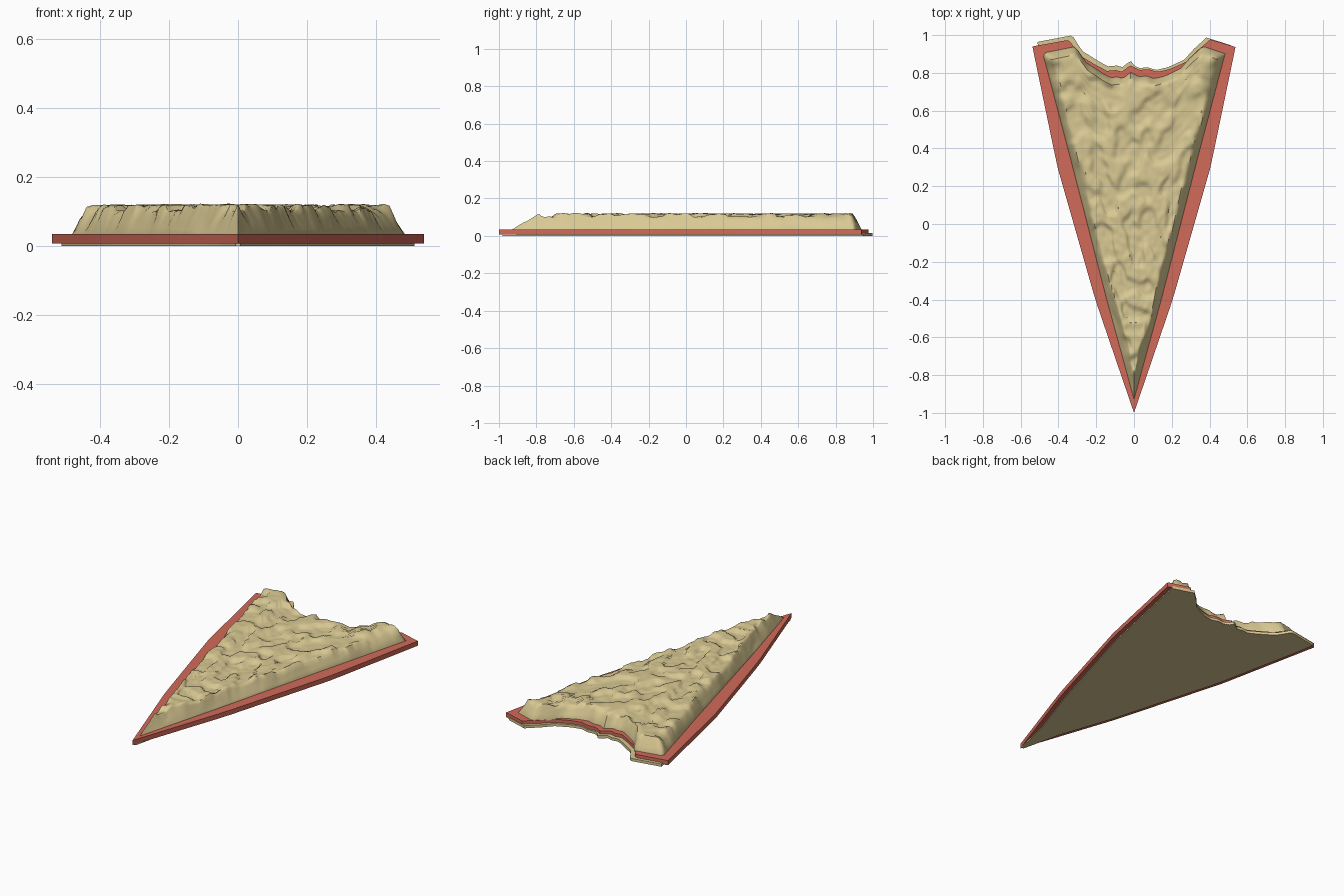
import bpy, bmesh
from mathutils import Vector, noise

cube = bpy.data.objects.get("Cube")
if cube:
    bpy.data.objects.remove(cube, do_unlink=True)


def material(name, rgb):
    mat = bpy.data.materials.new(name)
    mat.use_nodes = True
    color = (*rgb, 1)
    mat.diffuse_color = color
    mat.node_tree.nodes["Principled BSDF"].inputs["Base Color"].default_value = color
    return mat


tan = material("baked tan", (0.69, 0.58, 0.29))
red = material("sauce red", (0.64, 0.145, 0.1))

# Half width along the slice, and the bitten back edge
SIDE = [(-1, 0), (-0.4, 0.205), (0.3, 0.405), (0.94, 0.538)]
CHEESE_SIDE = [(-0.93, 0), (-0.4, 0.145), (0.34, 0.335), (0.91, 0.485)]
BACK = [(-0.54, 0.94), (-0.345, 0.975), (-0.29, 0.89), (-0.2, 0.835),
        (-0.15, 0.81), (-0.1, 0.815), (-0.07, 0.805), (-0.02, 0.84),
        (0.03, 0.815), (0.08, 0.82), (0.13, 0.805), (0.2, 0.82),
        (0.29, 0.86), (0.34, 0.92), (0.405, 0.977), (0.54, 0.937)]


def lerp_table(table, x):
    for (x0, v0), (x1, v1) in zip(table, table[1:]):
        if x <= x1:
            return v0 + (v1 - v0) * max(0, (x - x0) / (x1 - x0))
    return table[-1][1]


def step(x):
    x = min(max(x, 0), 1)
    return x * x * (3 - 2 * x)


def wedge(name, mat, side, tip, inset, shift, bottom, height, cols, rows):
    """Wedge-shaped slab whose top follows height(x, y, distance to edge)."""
    bm = bmesh.new()
    grid = []
    for j in range(rows + 1):
        t = j / rows
        row = []
        for i in range(cols + 1):
            u = 2 * i / cols - 1
            back = lerp_table(BACK, u * 0.54) + shift(u)
            y = tip + (back - tip) * t
            w = max(lerp_table(side, y) - inset * min(1, t * 8), 0)
            x = u * w
            edge = min(w - abs(x), back - y, y - tip)
            row.append(bm.verts.new((x, y, height(x, y, edge))))
        grid.append(row)
    for a, b in zip(grid, grid[1:]):
        for i in range(cols):
            bm.faces.new((a[i], a[i + 1], b[i + 1], b[i]))
    bmesh.ops.remove_doubles(bm, verts=bm.verts, dist=0.0005)
    # Close the underside and walls
    extruded = bmesh.ops.extrude_face_region(bm, geom=bm.faces[:], use_keep_orig=True)
    for v in extruded["geom"]:
        if isinstance(v, bmesh.types.BMVert):
            v.co.z = bottom
    bmesh.ops.recalc_face_normals(bm, faces=bm.faces)
    mesh = bpy.data.meshes.new(name)
    bm.to_mesh(mesh)
    bm.free()
    obj = bpy.data.objects.new(name, mesh)
    bpy.context.collection.objects.link(obj)
    mesh.materials.append(mat)
    bpy.ops.object.select_all(action="DESELECT")
    obj.select_set(True)
    bpy.context.view_layer.objects.active = obj
    bpy.ops.object.shade_smooth_by_angle(angle=0.9)
    return obj


# Crumpled cheese surface: a sloped skirt and steep little wrinkles
def cheese_height(x, y, edge):
    n = noise.noise(Vector((x * 15, y * 11, 0.4)))
    fine = noise.noise(Vector((x * 32, y * 26, 3.1)))
    wrinkle = 0.016 * step(n * 3 + 0.4) + 0.006 * fine
    slope = 0.04 + 0.015 * noise.noise(Vector((x * 7, y * 7, 8)))
    return 0.034 + (0.068 + wrinkle) * min(1, max(edge, 0) / slope)


wedge("bread_base", tan, SIDE, -0.98, 0.027,
      lambda u: 0.024 if u < 0 else 0.01, 0, lambda x, y, e: 0.016, 64, 24)
wedge("sauce_layer", red, SIDE, -1, 0,
      lambda u: 0, 0.007, lambda x, y, e: 0.035, 64, 24)
wedge("cheese_top", tan, CHEESE_SIDE, -0.93, 0,
      lambda u: -0.035, 0.03, cheese_height, 52, 130)
